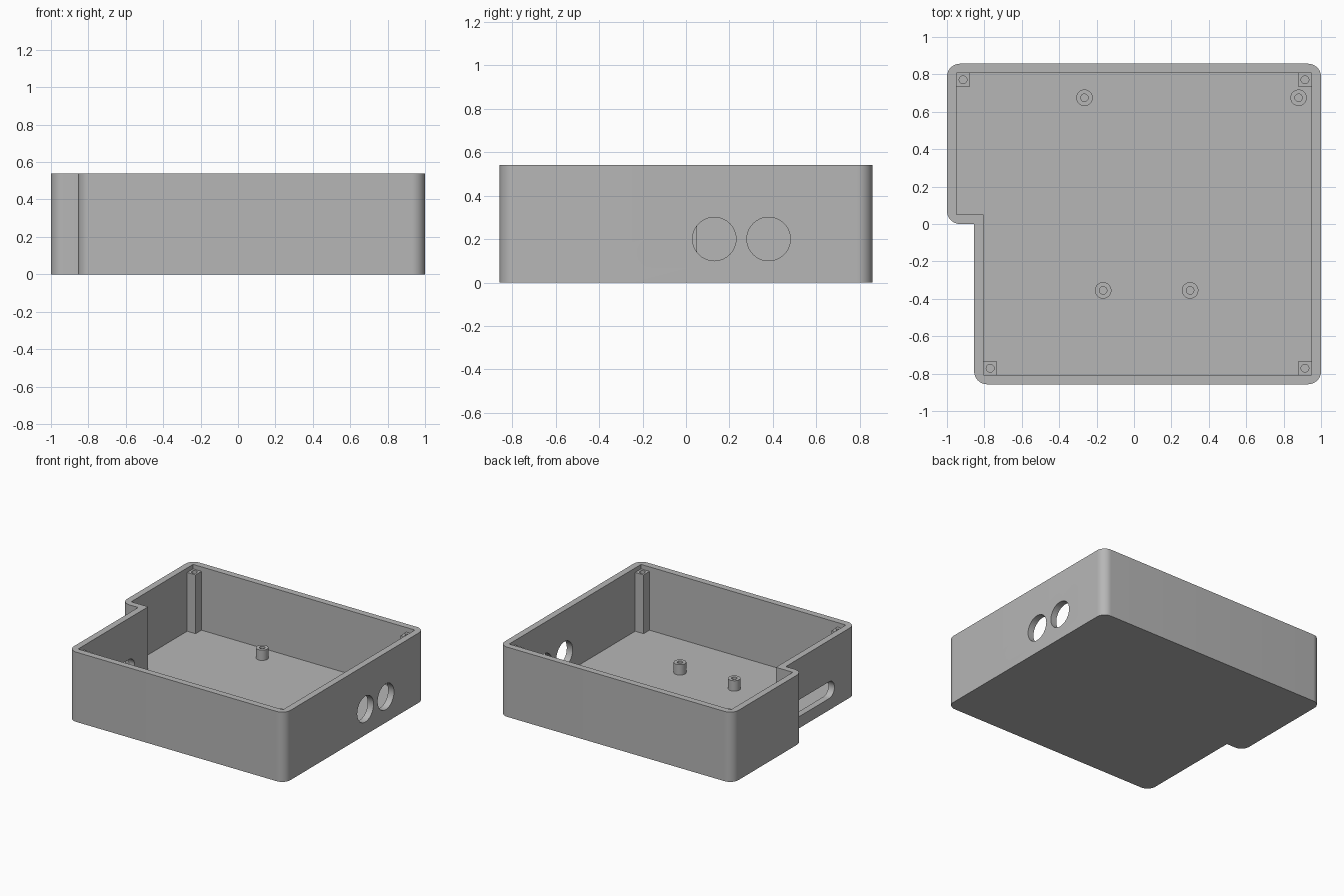
import bpy
import bmesh
from math import pi, cos, sin, radians

if "Cube" in bpy.data.objects:
    bpy.data.objects.remove(bpy.data.objects["Cube"])

HEIGHT, FLOOR = 0.54, 0.05
HALF_Y, WALL, CORNER = 0.857, 0.05, 0.07
NOTCH_X = -0.855

grey = bpy.data.materials.new("plain grey")
grey.use_nodes = True
grey.diffuse_color = (0.47, 0.47, 0.47, 1)
grey.node_tree.nodes["Principled BSDF"].inputs["Base Color"].default_value = grey.diffuse_color


def arc(cx, cy, r, start, end, steps=12):
    angles = [radians(start + (end - start) * i / steps) for i in range(steps + 1)]
    return [(cx + r * cos(a), cy + r * sin(a)) for a in angles]


def circle(cx, cy, r, steps=40):
    return arc(cx, cy, r, 0, 360, steps)[:-1]


def rectangle(cx, cy, h):
    return [(cx - h, cy - h), (cx + h, cy - h), (cx + h, cy + h), (cx - h, cy + h)]


def prism(name, profile, low, high, along_x=False):
    """Extrude a profile along z, or a (y, z) profile along x."""
    bm = bmesh.new()
    place = (lambda p: (low, *p)) if along_x else (lambda p: (*p, low))
    face = bm.faces.new([bm.verts.new(place(p)) for p in profile])
    moved = bmesh.ops.extrude_face_region(bm, geom=[face])["geom"]
    step = (high - low, 0, 0) if along_x else (0, 0, high - low)
    bmesh.ops.translate(bm, vec=step, verts=[v for v in moved if isinstance(v, bmesh.types.BMVert)])
    bmesh.ops.recalc_face_normals(bm, faces=bm.faces)
    mesh = bpy.data.meshes.new(name)
    bm.to_mesh(mesh)
    bm.free()
    mesh.materials.append(grey)
    obj = bpy.data.objects.new(name, mesh)
    bpy.context.collection.objects.link(obj)
    return obj


def activate(obj):
    bpy.ops.object.select_all(action="DESELECT")
    obj.select_set(True)
    bpy.context.view_layer.objects.active = obj


def cut(obj, cutter):
    cutter.hide_render = True
    activate(obj)
    mod = obj.modifiers.new("cut", "BOOLEAN")
    mod.operation, mod.solver, mod.object = "DIFFERENCE", "EXACT", cutter
    bpy.ops.object.modifier_apply(modifier=mod.name)
    bpy.data.objects.remove(cutter)


def smooth(obj):
    activate(obj)
    bpy.ops.object.shade_smooth_by_angle(angle=radians(30))


# Case body: rounded outline with a stepped-in side
inset_y = HALF_Y - CORNER
inset_x = 1 - CORNER
outline = (arc(inset_x, -inset_y, CORNER, -90, 0) + arc(inset_x, inset_y, CORNER, 0, 90)
           + arc(-inset_x, inset_y, CORNER, 90, 180) + arc(-inset_x, CORNER, CORNER, 180, 270)
           + [(NOTCH_X, 0)] + arc(NOTCH_X + CORNER, -inset_y, CORNER, 180, 270))
case = prism("case_body", outline, 0, HEIGHT)

# Square-cornered cavity
in_x, in_y, in_notch = 1 - WALL, HALF_Y - WALL, NOTCH_X + WALL
cavity = [(in_notch, -in_y), (in_x, -in_y), (in_x, in_y), (-in_x, in_y),
          (-in_x, WALL), (in_notch, WALL)]
cut(case, prism("cavity_cutter", cavity, FLOOR, HEIGHT + 0.2))

# Two round ports on the left wall
for y in (0.13, 0.38):
    cut(case, prism("port_cutter", circle(y, 0.2, 0.1), 0.9, 1.1, True))

# Rounded slot in the stepped wall
slot = arc(-0.18, 0.155, 0.065, -90, 90) + arc(-0.53, 0.155, 0.065, 90, 270)
cut(case, prism("slot_cutter", slot, NOTCH_X - 0.05, in_notch + 0.05, True))
smooth(case)

# Square corner posts with screw holes
half = 0.036
for i, (x, y) in enumerate([(-in_x + half, in_y - half), (in_x - half, in_y - half),
                            (in_notch + half, half - in_y), (in_x - half, half - in_y)]):
    post = prism(f"corner_post_{i + 1}", rectangle(x, y, half), FLOOR, 0.505)
    cut(post, prism("hole_cutter", circle(x, y, 0.021), 0.3, 0.6))
    smooth(post)

# Round board standoffs on the floor
for i, (x, y) in enumerate([(-0.265, 0.675), (0.88, 0.675), (-0.165, -0.355), (0.3, -0.355)]):
    standoff = prism(f"standoff_{i + 1}", circle(x, y, 0.044), FLOOR, 0.13)
    cut(standoff, prism("hole_cutter", circle(x, y, 0.02), FLOOR + 0.005, 0.2))
    smooth(standoff)
